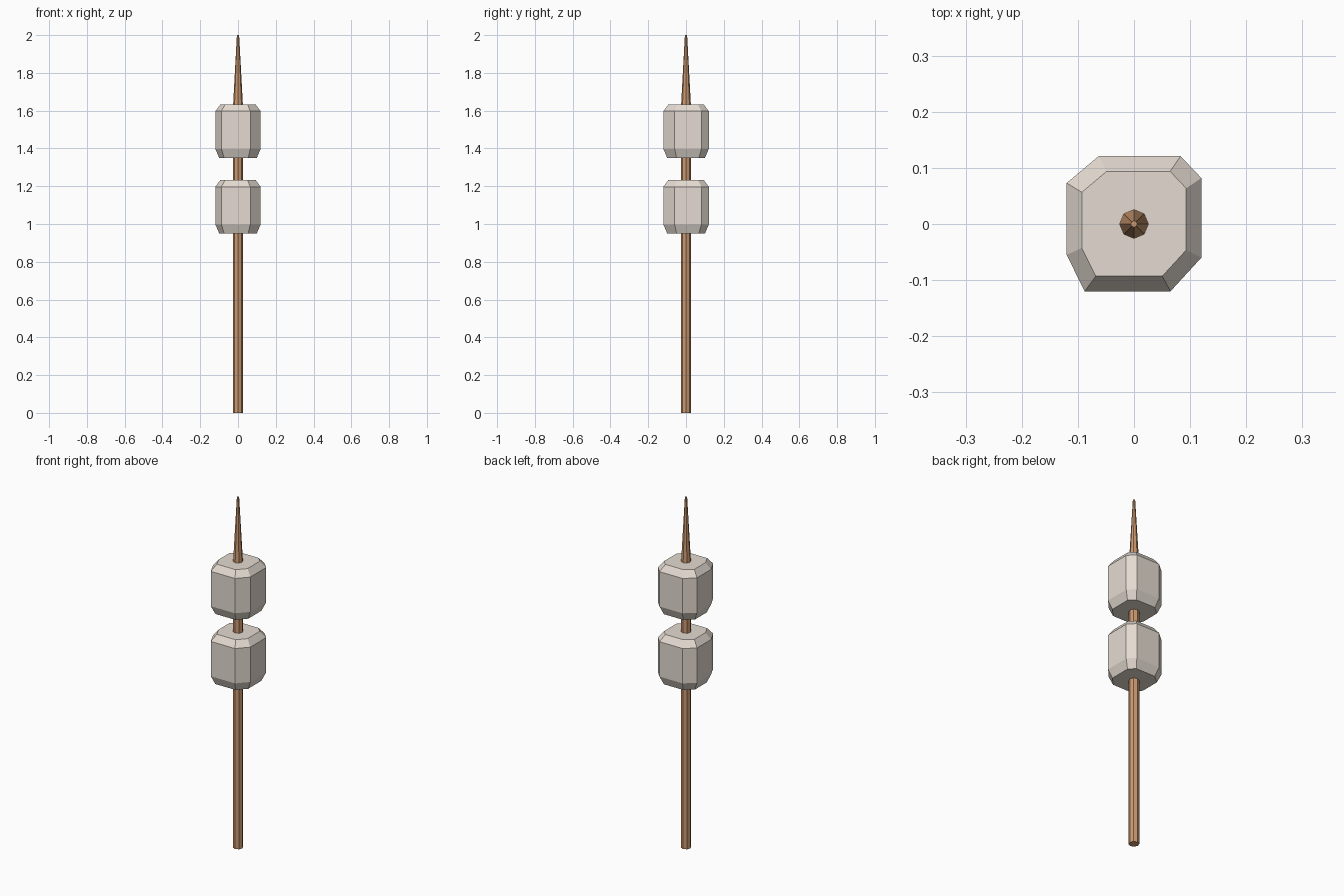
import bpy, bmesh
from math import cos, sin, pi

if "Cube" in bpy.data.objects:
    bpy.data.objects.remove(bpy.data.objects["Cube"])


def material(name, color):
    m = bpy.data.materials.new(name)
    m.diffuse_color = color
    m.use_nodes = True
    m.node_tree.nodes["Principled BSDF"].inputs["Base Color"].default_value = m.diffuse_color
    return m


def loft(name, outline, levels, mat):
    """Stack scaled copies of an outline at (z, scale) levels, capped at both ends."""
    bm = bmesh.new()
    rings = [[bm.verts.new((x * s, y * s, z)) for x, y in outline] for z, s in levels]
    n = len(outline)
    for a, b in zip(rings, rings[1:]):
        for i in range(n):
            j = (i + 1) % n
            bm.faces.new((a[i], a[j], b[j], b[i]))
    bm.faces.new(rings[0][::-1])
    bm.faces.new(rings[-1])
    bmesh.ops.recalc_face_normals(bm, faces=bm.faces)
    mesh = bpy.data.meshes.new(name)
    bm.to_mesh(mesh)
    bm.free()
    mesh.materials.append(mat)
    obj = bpy.data.objects.new(name, mesh)
    bpy.context.collection.objects.link(obj)
    return obj


wood = material("wood", (0.60, 0.32, 0.16, 1))
food = material("pale_food", (0.78, 0.71, 0.64, 1))

# Eight-sided stick with a long tapered tip
octagon = [(cos(i * pi / 4), sin(i * pi / 4)) for i in range(8)]
loft("stick", octagon, [(0, 0.027), (1.61, 0.027), (2.0, 0.006)], wood)

# Two skewered chunks with uneven cut corners and bevelled ends
chunk = [(-0.088, -0.12), (0.065, -0.12), (0.12, -0.06), (0.12, 0.082),
         (0.083, 0.121), (-0.063, 0.121), (-0.12, 0.073), (-0.12, -0.055)]
for name, z in (("lower_chunk", 0.95), ("upper_chunk", 1.35)):
    loft(name, chunk, [(z, 0.83), (z + 0.048, 1), (z + 0.247, 1), (z + 0.283, 0.775)], food)
